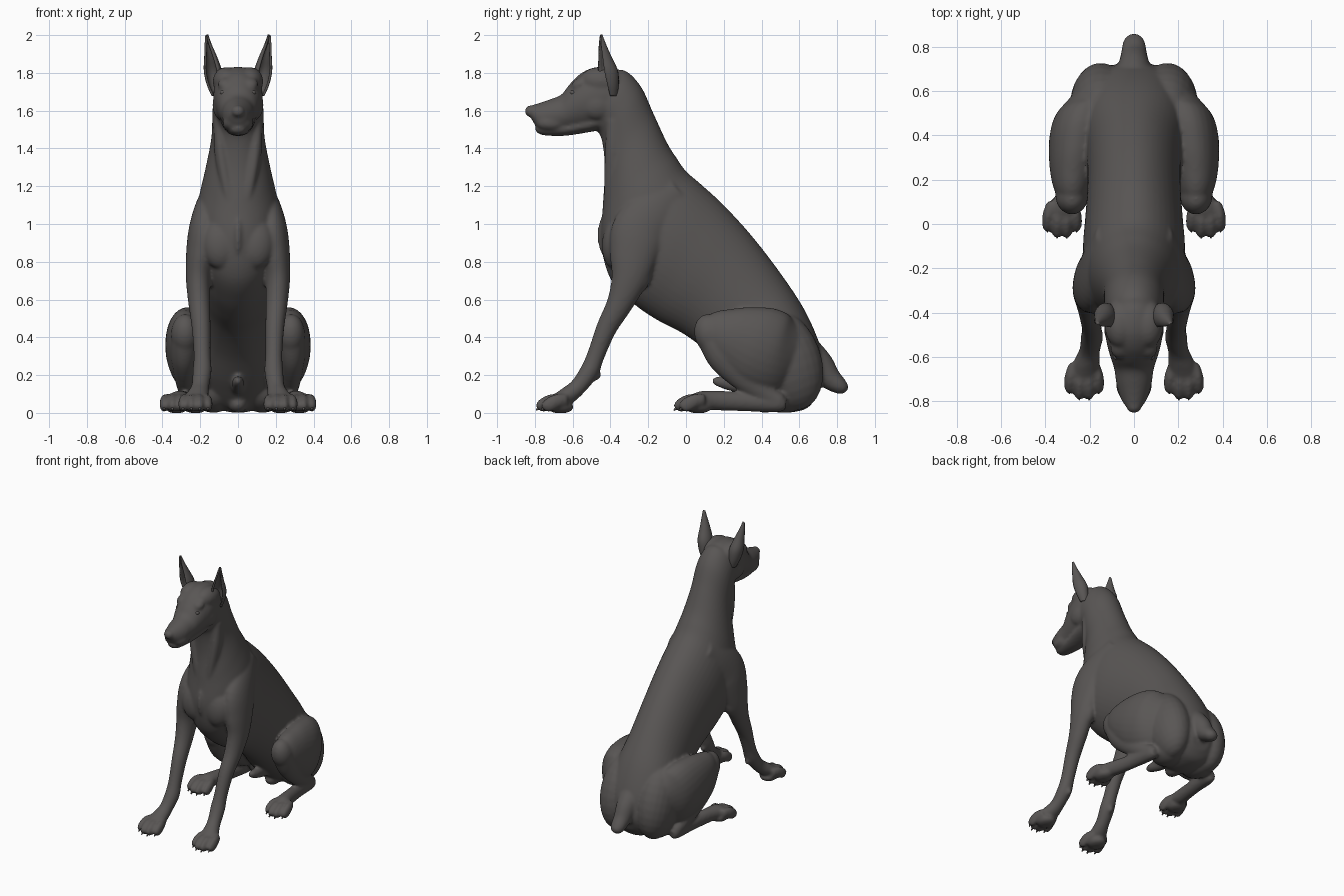
import bpy, bmesh, math
from mathutils import Vector, Matrix

coat = bpy.data.materials.new("dark_coat")
coat.diffuse_color = (0.1, 0.093, 0.09, 1)


def spline(rings, n=5):
    """Catmull-Rom interpolation of ring tuples."""
    out, last = [], len(rings) - 1
    for i in range(last):
        p = [rings[max(0, min(last, i + k))] for k in (-1, 0, 1, 2)]
        for s in range(n):
            t = s / n
            out.append([0.5 * (2*b + (c - a)*t + (2*a - 5*b + 4*c - d)*t*t + (3*b - a - 3*c + d)*t**3)
                        for a, b, c, d in zip(*p)])
    return out + [list(rings[-1])]


def skin(bm, rows, closed=True):
    """Join rows of points into a surface, capped when closed."""
    vs = [[bm.verts.new(p) for p in r] for r in rows]
    m = len(vs[0])
    for a, b in zip(vs, vs[1:]):
        for j in range(m if closed else m - 1):
            bm.faces.new((a[j], a[(j+1) % m], b[(j+1) % m], b[j]))
    if closed:
        bm.faces.new(vs[0][::-1])
        bm.faces.new(vs[-1])


def loft(bm, rings, n=6, sides=48):
    """Rings: y_top, z_top, y_bottom, z_bottom, half_width on the centre plane."""
    rows = []
    for yt, zt, yb, zb, w in spline(rings, n):
        c, d = Vector((0, (yt+yb)/2, (zt+zb)/2)), Vector((0, (yt-yb)/2, (zt-zb)/2))
        rows.append([c + Vector((w*math.cos(a), 0, 0)) + d*math.sin(a)
                     for a in (2*math.pi*k/sides for k in range(sides))])
    skin(bm, rows)


def limb(bm, rings, pair=True, n=5, sides=28):
    """Rings: x, y, z, half_width, half_depth; the depth lies across the path."""
    pts = spline(rings, n)
    for s in ((1, -1) if pair else (1,)):
        rows = []
        for i, (x, y, z, rx, rp) in enumerate(pts):
            a, b = pts[max(i-1, 0)], pts[min(i+1, len(pts)-1)]
            d = Vector((0, -(b[2]-a[2]), b[1]-a[1])).normalized() * rp
            rows.append([Vector((s*x + rx*math.cos(t), y, z)) + d*math.sin(t)
                         for t in (2*math.pi*k/sides for k in range(sides))])
        skin(bm, rows)


def ball(bm, c, r, pair=True, tilt=0):
    for s in ((1, -1) if pair else (1,)):
        m = Matrix.Translation((s*c[0], c[1], c[2])) @ Matrix.Rotation(tilt, 4, 'X') @ Matrix.Diagonal((*r, 1))
        bmesh.ops.create_uvsphere(bm, u_segments=24, v_segments=14, radius=1, matrix=m)


def finish(name, bm):
    for v in bm.verts:
        v.co.z = max(v.co.z, 0)
    bmesh.ops.recalc_face_normals(bm, faces=bm.faces)
    for f in bm.faces:
        f.smooth = True
    me = bpy.data.meshes.new(name)
    bm.to_mesh(me)
    bm.free()
    me.materials.append(coat)
    ob = bpy.data.objects.new(name, me)
    bpy.context.collection.objects.link(ob)
    return ob


body = bmesh.new()

# torso and neck
loft(body, [(.735, .20, .69, .08, .07), (.727, .25, .62, .015, .15), (.705, .37, .45, .01, .225),
            (.625, .55, .30, .13, .245), (.50, .74, .15, .29, .215), (.35, .935, .0, .41, .21),
            (.20, 1.10, -.15, .49, .22), (.08, 1.21, -.28, .58, .23), (.0, 1.28, -.40, .71, .225),
            (-.05, 1.35, -.45, .9, .205), (-.1, 1.43, -.44, 1.1, .175), (-.17, 1.58, -.43, 1.3, .142),
            (-.24, 1.73, -.45, 1.46, .135), (-.33, 1.815, -.5, 1.52, .125), (-.42, 1.79, -.52, 1.58, .09)])
# rump filling between back and thighs
ball(body, (.15, .53, .28), (.14, .185, .275), tilt=.35)
ball(body, (.13, .52, .12), (.12, .15, .12))
# chest muscles
ball(body, (.09, -.365, .90), (.105, .08, .14), tilt=-.1)
ball(body, (0, -.41, .94), (.03, .06, .12), False)
# neck cords
limb(body, [(.10, -.38, 1.55, .03, .04), (.09, -.38, 1.38, .035, .05), (.06, -.385, 1.2, .035, .05),
            (.03, -.39, 1.05, .03, .04)])
# skull and upper muzzle
loft(body, [(-.30, 1.78, -.36, 1.6, .09), (-.38, 1.825, -.42, 1.54, .125), (-.48, 1.83, -.5, 1.51, .13),
            (-.56, 1.795, -.56, 1.50, .118), (-.62, 1.735, -.62, 1.495, .1), (-.66, 1.685, -.66, 1.49, .088),
            (-.72, 1.66, -.72, 1.49, .08), (-.78, 1.64, -.775, 1.495, .064), (-.82, 1.627, -.80, 1.525, .047),
            (-.838, 1.61, -.815, 1.55, .03)])
ball(body, (.062, -.45, 1.755), (.072, .11, .075), tilt=-.1)
# lower jaw and lips
loft(body, [(-.42, 1.6, -.44, 1.5, .09), (-.52, 1.57, -.52, 1.485, .085), (-.64, 1.54, -.64, 1.467, .066),
            (-.74, 1.53, -.74, 1.468, .05), (-.785, 1.52, -.78, 1.478, .036), (-.8, 1.51, -.795, 1.49, .02)])
ball(body, (.04, -.715, 1.535), (.042, .08, .042))
# cheeks, brows, nose
ball(body, (.085, -.47, 1.63), (.05, .09, .08))
ball(body, (.062, -.562, 1.74), (.045, .05, .033), tilt=.5)
ball(body, (0, -.82, 1.597), (.036, .035, .032), False)
# tail
limb(body, [(0, .62, .32, .1, .1), (0, .70, .25, .075, .085), (0, .76, .185, .06, .062),
            (0, .81, .145, .052, .046), (0, .838, .125, .038, .032), (0, .85, .115, .012, .012)], False)
# underbelly
limb(body, [(0, .40, .14, .04, .05), (0, .28, .15, .035, .045), (0, .18, .165, .028, .03),
            (0, .14, .172, .012, .014)], False)
ball(body, (0, .42, .045), (.05, .07, .045), False)

# front legs with shoulders
limb(body, [(.12, -.04, 1.18, .05, .09), (.152, -.14, 1.09, .07, .13), (.176, -.24, .97, .085, .15),
            (.195, -.275, .84, .08, .13), (.21, -.3, .71, .066, .097), (.205, -.35, .58, .058, .07),
            (.195, -.42, .45, .05, .055), (.19, -.475, .31, .045, .047), (.19, -.512, .22, .05, .05),
            (.20, -.57, .14, .047, .045), (.215, -.63, .09, .06, .047), (.223, -.69, .06, .065, .038)])
ball(body, (.205, -.25, .71), (.05, .06, .1), tilt=-.4)
ball(body, (.185, -.48, .2), (.022, .032, .03))
# hind legs: thigh, knee, shank, foot
limb(body, [(.13, .63, .25, .08, .10), (.17, .57, .275, .11, .17), (.215, .48, .30, .14, .225),
            (.245, .38, .34, .138, .23), (.265, .27, .385, .117, .188), (.278, .18, .415, .09, .135),
            (.28, .12, .42, .065, .10)])
ball(body, (.28, .13, .415), (.075, .085, .11), tilt=.3)
limb(body, [(.28, .12, .40, .07, .065), (.285, .2, .30, .07, .09), (.28, .31, .19, .056, .078),
            (.265, .42, .1, .045, .055), (.255, .5, .055, .04, .045)])
limb(body, [(.255, .53, .045, .025, .03), (.255, .48, .05, .043, .047), (.27, .33, .058, .042, .05),
            (.295, .17, .065, .047, .052), (.315, .08, .068, .06, .047), (.325, .03, .05, .062, .037)])

# paws: pad, four toes, claws
claws = bmesh.new()
for px, py in ((.225, -.765), (.325, -.035)):
    ball(body, (px, py + .1, .03), (.062, .07, .034))
    for i in (-1.5, -.5, .5, 1.5):
        y, x = py + (.028 if abs(i) > 1 else 0), px + i * .044
        limb(body, [(px + i*.03, y + .11, .07, .024, .03), (px + i*.041, y + .055, .064, .026, .037),
                    (x, y + .012, .042, .025, .038), (x, y - .014, .03, .019, .027),
                    (x, y - .023, .023, .007, .01)], n=4, sides=12)
        limb(claws, [(x, y - .003, .03, .009, .011), (x, y - .018, .023, .007, .008),
                     (x, y - .029, .013, .003, .003)], n=3, sides=8)
finish("claws", claws)

# fuse the body into one smooth skin
dog = finish("dog_body", body)
fuse = dog.modifiers.new("fuse", 'REMESH')
fuse.mode, fuse.voxel_size, fuse.use_smooth_shade = 'VOXEL', .0095, True
relax = dog.modifiers.new("relax", 'SMOOTH')
relax.factor, relax.iterations = .5, 8

# eyes
eyes = bmesh.new()
ball(eyes, (.076, -.597, 1.695), (.019, .017, .014))
finish("eyes", eyes)

# ears: tapering open cups facing forward and outward
ears = bmesh.new()
path = spline([(.112, -.395, 1.68, .022, .025), (.123, -.405, 1.74, .037, .043), (.133, -.418, 1.81, .042, .052),
               (.144, -.432, 1.88, .029, .034), (.157, -.444, 1.945, .014, .017), (.165, -.45, 2.0, .002, .002)])
for s in (1, -1):
    skin(ears, [[(s*(x + rx*math.cos(a)), y + ry*math.sin(a), z)
                 for a in (math.radians(110 - 125 + 250*k/14) for k in range(15))]
                for x, y, z, rx, ry in path], closed=False)
ear = finish("ears", ears)
shell = ear.modifiers.new("thickness", 'SOLIDIFY')
shell.thickness, shell.offset = .012, 0
